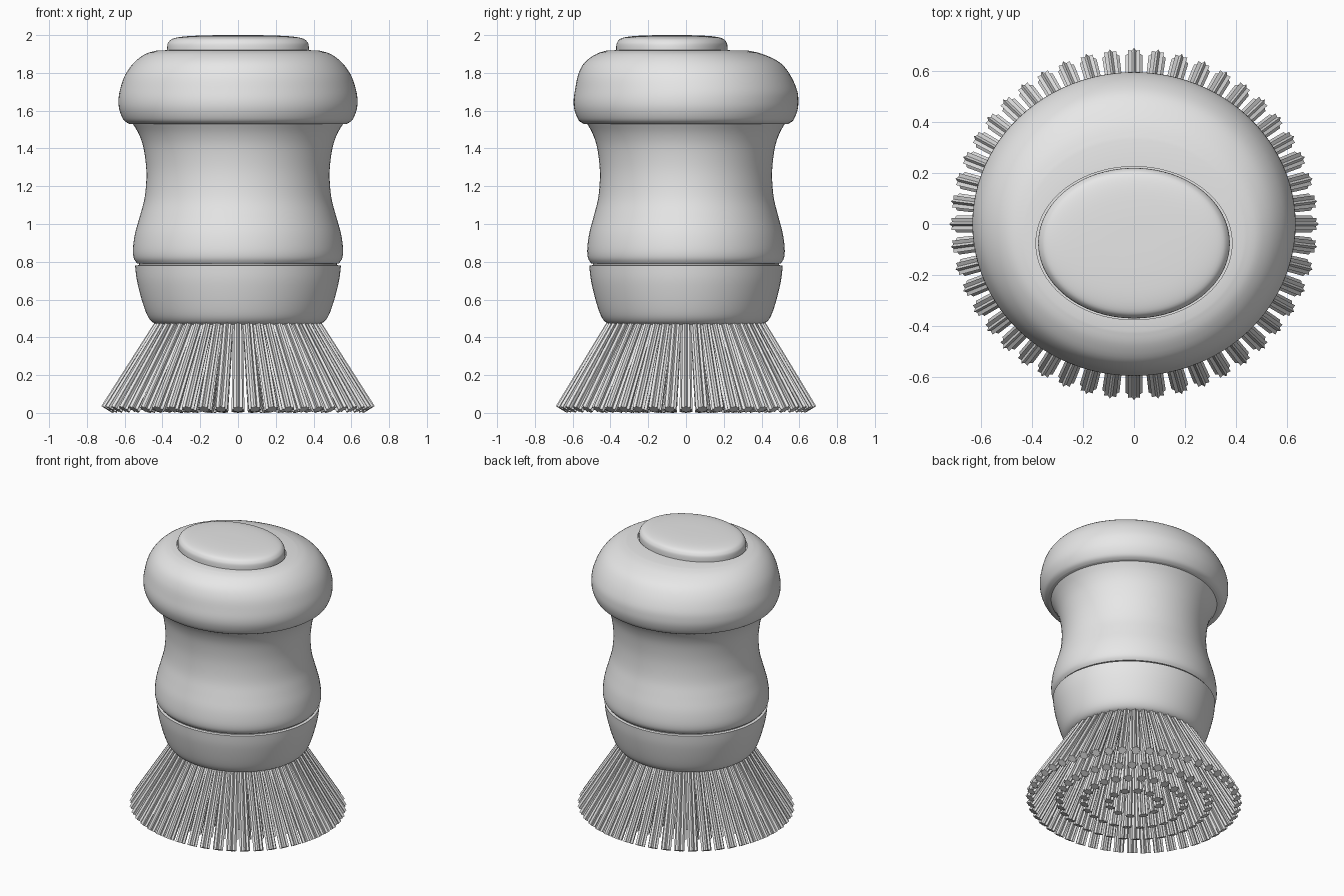
import bpy
import bmesh
from math import cos, sin, tau
from mathutils import Vector

cube = bpy.data.objects.get("Cube")
if cube:
    bpy.data.objects.remove(cube, do_unlink=True)

grey = bpy.data.materials.new("plain grey")
grey.use_nodes = True
colour = (0.8, 0.8, 0.8, 1)
grey.diffuse_color = colour
grey.node_tree.nodes["Principled BSDF"].inputs["Base Color"].default_value = colour

SIDES = 96
OVAL = 0.94


def finish(name, bm):
    """Turn a bmesh into a shaded object."""
    bmesh.ops.recalc_face_normals(bm, faces=bm.faces)
    mesh = bpy.data.meshes.new(name)
    bm.to_mesh(mesh)
    bm.free()
    mesh.materials.append(grey)
    obj = bpy.data.objects.new(name, mesh)
    bpy.context.collection.objects.link(obj)
    bpy.ops.object.select_all(action='DESELECT')
    obj.select_set(True)
    bpy.context.view_layer.objects.active = obj
    bpy.ops.object.shade_smooth_by_angle()
    return obj


def ring(rx, z, ry=None, cy=0):
    """One oval section: half width, height, half depth, centre y."""
    return Vector((rx, z, rx * OVAL if ry is None else ry, cy))


def smooth(points, steps=4):
    """Catmull-Rom curve through the sections."""
    pts = [points[0]] + points + [points[-1]]
    out = []
    for p, a, b, q in zip(pts, pts[1:], pts[2:], pts[3:]):
        for i in range(steps):
            t = i / steps
            out.append(0.5 * (2 * a + (b - p) * t
                              + (2 * p - 5 * a + 4 * b - q) * t ** 2
                              + (3 * a - p - 3 * b + q) * t ** 3))
    return out + [points[-1]]


def skin(bm, loops):
    """Join loops of vertices and close both ends."""
    for low, high in zip(loops, loops[1:]):
        n = len(low)
        for i in range(n):
            j = (i + 1) % n
            bm.faces.new((low[i], low[j], high[j], high[i]))
    bm.faces.new(loops[0][::-1])
    bm.faces.new(loops[-1])


def loft(name, sections):
    bm = bmesh.new()
    loops = []
    for rx, z, ry, cy in sections:
        loops.append([bm.verts.new((rx * cos(tau * i / SIDES),
                                    cy + ry * sin(tau * i / SIDES), z))
                      for i in range(SIDES)])
    skin(bm, loops)
    return finish(name, bm)


# Bristle holder, with a narrow neck that leaves a groove under the handle
holder = [(0.425, 0.468), (0.455, 0.482), (0.482, 0.52), (0.51, 0.6),
          (0.535, 0.7), (0.545, 0.78)]
loft("bristle_holder", smooth([ring(*p) for p in holder])
     + [ring(0.525, 0.782), ring(0.525, 0.8)])

# Waisted handle
handle = [(0.535, 0.792), (0.552, 0.82), (0.556, 0.87), (0.545, 0.95),
          (0.52, 1.04), (0.496, 1.13), (0.486, 1.22), (0.487, 1.31),
          (0.502, 1.41), (0.527, 1.48), (0.56, 1.535)]
loft("handle", smooth([ring(*p) for p in handle]))

# Rounded cap, its top shifted forward, with an oval well for the button
cap = [ring(0.575, 1.53), ring(0.605, 1.55), ring(0.627, 1.6),
       ring(0.633, 1.65), ring(0.625, 1.71), ring(0.597, 1.79, cy=-0.01),
       ring(0.55, 1.855, cy=-0.02), ring(0.49, 1.9, 0.44, -0.035),
       ring(0.43, 1.918, 0.375, -0.045)]
well = [ring(0.384, 1.92, 0.3, -0.075), ring(0.384, 1.89, 0.3, -0.075)]
loft("cap", smooth(cap) + well)

# Oval button
button = [(0.374, 1.88), (0.375, 1.94), (0.366, 1.965), (0.34, 1.983),
          (0.27, 1.994), (0.15, 1.999), (0.03, 2.0)]
loft("button", smooth([ring(r, z, r * 0.785, -0.075) for r, z in button]))


# Splayed tufts with fluted sections, in oval rings
def tuft(bm, start, end, radius, points=8):
    turn = (end - start).to_track_quat('Z', 'Y')
    loops = []
    for centre, size in ((start, radius * 0.8), (end, radius)):
        loops.append([])
        for i in range(points * 2):
            r = size * (0.68 if i % 2 else 1)
            a = tau * i / (points * 2)
            corner = Vector((r * cos(a), r * sin(a), 0))
            loops[-1].append(bm.verts.new(centre + turn @ corner))
    skin(bm, loops)


rows = (("outer", 48, 0.405, 0.695), ("second", 36, 0.29, 0.5),
        ("third", 24, 0.195, 0.335), ("inner", 12, 0.1, 0.17))
for label, count, top, bottom in rows:
    bm = bmesh.new()
    lift = 0.034 * (bottom - top) / 0.55
    for k in range(count):
        way = Vector((cos(tau * k / count), 0.95 * sin(tau * k / count), 0))
        tuft(bm, way * top + Vector((0, 0, 0.485)),
             way * bottom + Vector((0, 0, lift)), 0.034)
    finish(label + "_bristles", bm)
